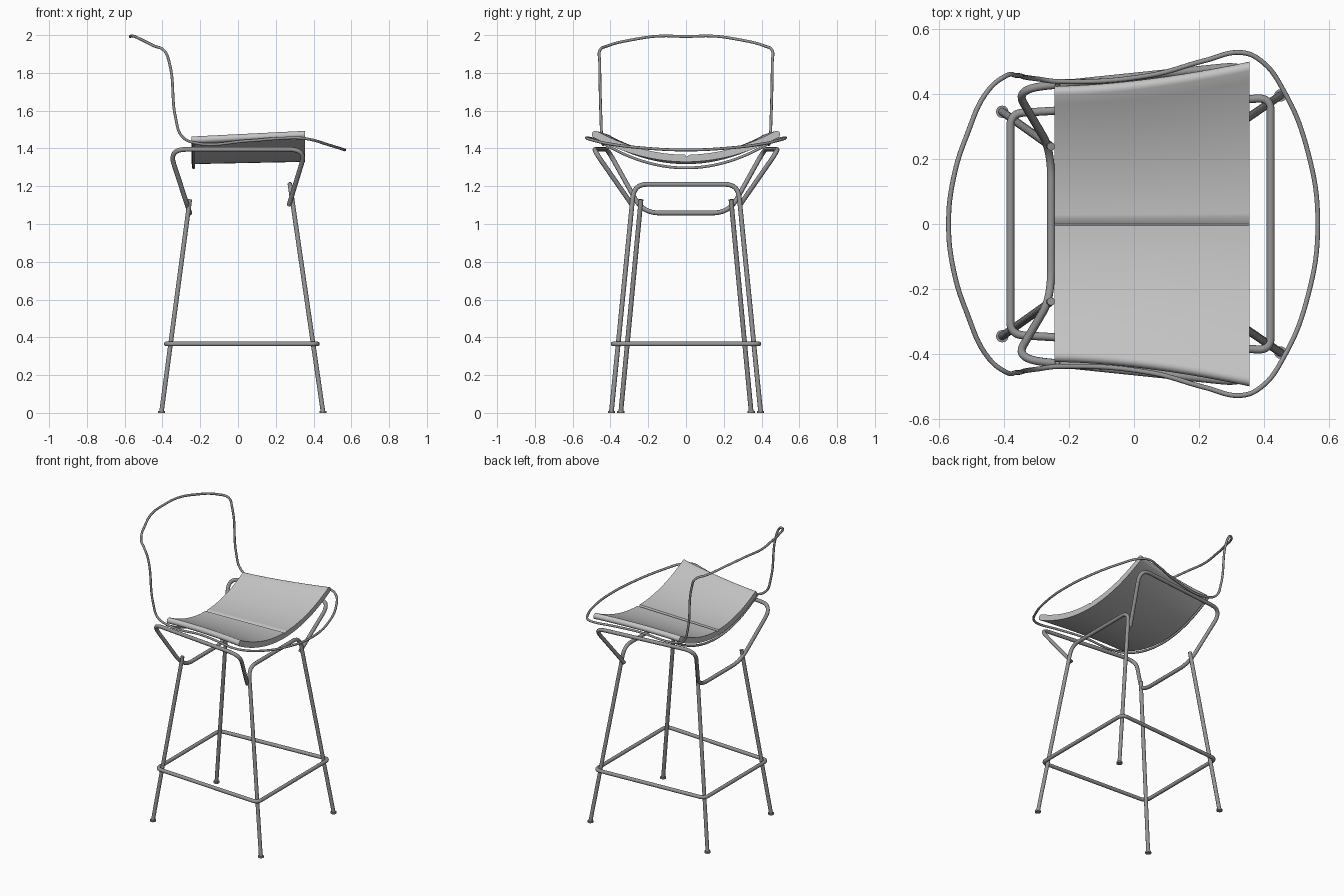
import bpy, bmesh, math
from mathutils import Vector

cube = bpy.data.objects.get("Cube")
if cube:
    bpy.data.objects.remove(cube, do_unlink=True)


def material(name, value):
    m = bpy.data.materials.new(name)
    m.use_nodes = True
    color = (value, value, value, 1)
    m.diffuse_color = color
    m.node_tree.nodes["Principled BSDF"].inputs["Base Color"].default_value = color
    return m


METAL = material("grey metal", 0.3)
PAD = material("light grey pad", 0.55)


def mirror_path(half):
    """Continue an open path with its mirror image across y = 0."""
    return half + [(x, -y, z) for x, y, z in reversed(half)]


def fillet(points, reach, closed=False, steps=8):
    """Round the corners of a polyline."""
    pts = [Vector(p) for p in points]
    n = len(pts)
    out = []
    for i, p in enumerate(pts):
        if not closed and i in (0, n - 1):
            out.append(p)
            continue
        a = p + (pts[i - 1] - p).normalized() * reach
        b = p + (pts[(i + 1) % n] - p).normalized() * reach
        for k in range(steps + 1):
            t = k / steps
            out.append(a * (1 - t) ** 2 + p * 2 * t * (1 - t) + b * t * t)
    return out


def tube(name, points, radius, closed=False, smooth_path=False):
    """Sweep a round rod along a path."""
    cu = bpy.data.curves.new(name, "CURVE")
    cu.dimensions = "3D"
    cu.bevel_depth = radius
    cu.bevel_resolution = 3
    cu.use_fill_caps = True
    if smooth_path:
        sp = cu.splines.new("BEZIER")
        sp.bezier_points.add(len(points) - 1)
        for bp, p in zip(sp.bezier_points, points):
            bp.co = p
            bp.handle_left_type = bp.handle_right_type = "AUTO"
        sp.resolution_u = 8
    else:
        sp = cu.splines.new("POLY")
        sp.points.add(len(points) - 1)
        for sp_point, p in zip(sp.points, points):
            sp_point.co = (*p, 1)
    sp.use_cyclic_u = closed
    sp.use_smooth = True
    cu.materials.append(METAL)
    ob = bpy.data.objects.new(name, cu)
    bpy.context.collection.objects.link(ob)
    return ob


# Legs: the front pair is one bent rod, the back pair are single rods
ROD = 0.0125
front_half = [(0.45, 0.395, 0.005), (0.275, 0.275, 1.21)]
tube("front_legs", fillet(mirror_path(front_half), 0.07), ROD)
for side, label in ((1, "left"), (-1, "right")):
    tube(f"back_leg_{label}",
         [(-0.405, 0.345 * side, 0.005), (-0.255, 0.238 * side, 1.13)], ROD)
    for x, y, part in ((0.45, 0.395, "front"), (-0.405, 0.345, "back")):
        bpy.ops.mesh.primitive_cylinder_add(
            vertices=20, radius=0.019, depth=0.01, location=(x, y * side, 0.005))
        foot = bpy.context.object
        foot.name = f"{part}_foot_{label}"
        foot.data.materials.append(METAL)

# Footrest ring
ring = mirror_path([(-0.38, 0.34, 0.365), (0.42, 0.388, 0.365)])
ring = [ring[0], ring[1], ring[2], ring[3]]
tube("footrest", fillet(ring, 0.04, closed=True), ROD, closed=True)

# Seat support: side rails joined by a low bar at the back
support_half = [(0.27, 0.285, 1.10), (0.36, 0.49, 1.395),
                (-0.365, 0.415, 1.395), (-0.255, 0.228, 1.058)]
tube("seat_support", fillet(mirror_path(support_half), 0.09), ROD)

# Wire rim: back hoop, side edges and front hoop in one loop
WIRE = 0.0075
rim_half = [(-0.555, 0.14, 1.995), (-0.515, 0.27, 1.978), (-0.445, 0.415, 1.943),
            (-0.39, 0.457, 1.917), (-0.365, 0.457, 1.86), (-0.328, 0.45, 1.55),
            (-0.297, 0.446, 1.465), (-0.23, 0.438, 1.43), (0.05, 0.457, 1.44),
            (0.22, 0.503, 1.453), (0.33, 0.527, 1.455), (0.39, 0.502, 1.446),
            (0.46, 0.41, 1.425), (0.535, 0.22, 1.402)]
rim = [(-0.57, 0, 2 - WIRE)] + rim_half + [(0.565, 0, 1.392)]
rim += [(x, -y, z) for x, y, z in reversed(rim_half)]
tube("wire_rim", rim, WIRE, closed=True, smooth_path=True)

# Wire sling under the back edge of the seat
sling = [(-0.235, 0.438 * k / 8, 1.297 + 0.13 * (k / 8) ** 2) for k in range(-8, 9)]
tube("seat_sling_wire", sling, WIRE, smooth_path=True)

# Seat pad: a curved section lofted from back to front
HALF = 0.019
BACK, FRONT = -0.245, 0.355


def seat_section(x):
    t = (x - BACK) / (FRONT - BACK)
    edge = 0.405 + 0.075 * t ** 1.7
    base = 1.336 + 0.012 * t
    rise = 0.108 + 0.018 * t

    def point(u, angle, sink=0.0):
        slope = math.atan(2 * rise * u / edge)
        a = slope + angle
        return Vector((x, u * edge + HALF * math.cos(a),
                       base + rise * u * u + HALF * math.sin(a) - sink))

    up = math.pi / 2
    us = [k / 14 for k in range(-14, 15)]
    top = [u for u in us if abs(u) > 0.01] + [-0.01, 0.0, 0.045]
    loop = [point(u, up, 0.012 if u == 0 else 0) for u in sorted(top)]
    loop += [point(1, up - math.pi * k / 6) for k in range(1, 6)]
    loop += [point(u, -up) for u in reversed(us)]
    loop += [point(-1, -up - math.pi * k / 6) for k in range(1, 6)]
    return loop


bm = bmesh.new()
stations = 10
rings = [[bm.verts.new(p) for p in seat_section(BACK + (FRONT - BACK) * i / stations)]
         for i in range(stations + 1)]
for a, b in zip(rings, rings[1:]):
    n = len(a)
    for i in range(n):
        j = (i + 1) % n
        bm.faces.new((a[i], a[j], b[j], b[i]))
bm.faces.new(rings[0])
bm.faces.new(rings[-1])
bmesh.ops.recalc_face_normals(bm, faces=bm.faces)
mesh = bpy.data.meshes.new("seat")
bm.to_mesh(mesh)
bm.free()
mesh.materials.append(PAD)
seat = bpy.data.objects.new("seat", mesh)
bpy.context.collection.objects.link(seat)
bpy.ops.object.select_all(action="DESELECT")
seat.select_set(True)
bpy.context.view_layer.objects.active = seat
bpy.ops.object.shade_smooth_by_angle(angle=math.radians(35))
